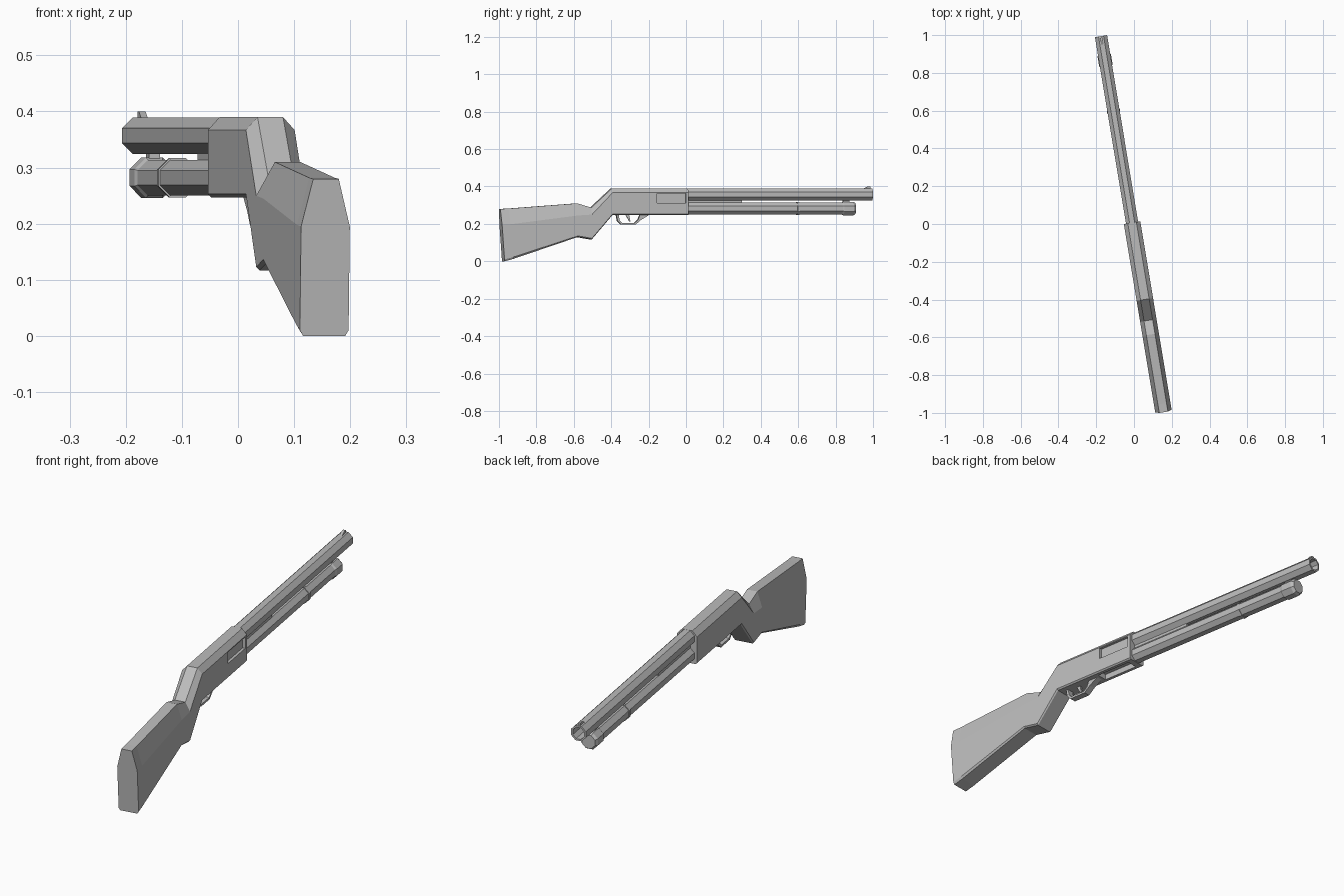
import bpy, bmesh
from math import radians, cos, sin, pi
from mathutils import Matrix, Vector

cube = bpy.data.objects.get("Cube")
if cube:
    bpy.data.objects.remove(cube, do_unlink=True)

# One grey for the whole model
grey = bpy.data.materials.new("plain_grey")
grey.use_nodes = True
COLOUR = (0.5, 0.5, 0.5, 1)
grey.diffuse_color = COLOUR
grey.node_tree.nodes["Principled BSDF"].inputs["Base Color"].default_value = COLOUR

# The long axis is turned a little off +y
PLACE = Matrix.Translation((-0.009, 0, 0)) @ Matrix.Rotation(radians(9.45), 4, "Z")


def loft(name, rings):
    """Skin a list of equal-length point rings and cap both ends."""
    bm = bmesh.new()
    loops = [[bm.verts.new(PLACE @ Vector(p)) for p in ring] for ring in rings]
    n = len(loops[0])
    for a, b in zip(loops, loops[1:]):
        for i in range(n):
            j = (i + 1) % n
            bm.faces.new((a[i], a[j], b[j], b[i]))
    bm.faces.new(loops[0][::-1])
    bm.faces.new(loops[-1])
    bmesh.ops.recalc_face_normals(bm, faces=bm.faces)
    mesh = bpy.data.meshes.new(name)
    bm.to_mesh(mesh)
    bm.free()
    mesh.materials.append(grey)
    ob = bpy.data.objects.new(name, mesh)
    bpy.context.collection.objects.link(ob)
    return ob


def octagon_tube(name, z, profile):
    """Eight-sided bar along y from (y, half height) pairs."""
    angles = [pi / 8 + k * pi / 4 for k in range(8)]
    k = cos(pi / 8)
    return loft(name, [[(r / k * cos(a), y, z + r / k * sin(a)) for a in angles]
                       for y, r in profile])


def plate(name, outline, x0, x1):
    """Side outline of (y, z) points extruded across x."""
    return loft(name, [[(x, y, z) for y, z in outline] for x in (x0, x1)])


def box(name, x0, x1, y0, y1, z0, z1):
    return plate(name, [(y0, z0), (y1, z0), (y1, z1), (y0, z1)], x0, x1)


def cut(target, cutter):
    cutter.hide_render = True
    mod = target.modifiers.new("cut", "BOOLEAN")
    mod.operation = "DIFFERENCE"
    mod.solver = "EXACT"
    mod.object = cutter
    bpy.context.view_layer.objects.active = target
    bpy.ops.object.modifier_apply(modifier=mod.name)
    bpy.data.objects.remove(cutter, do_unlink=True)


def body_ring(y_top, y_low, top, corner, low, edge=0.006):
    """Bevelled body section; the ends may lean from y_top to y_low."""
    half = [(0.023, top), (0.044, corner), (0.044, low + edge), (0.038, low)]
    pts = half + [(-x, z) for x, z in reversed(half)]
    return [(x, y_low + (y_top - y_low) * (z - low) / (top - low), z) for x, z in pts]


# Receiver, grip and stock
butt_front = body_ring(-0.965, -0.945, 0.282, 0.198, 0.012, 0.01)
butt_back = body_ring(-1.01, -0.99, 0.28, 0.195, 0.0, 0.01)
body = loft("receiver_and_stock", [
    body_ring(0.007, 0.007, 0.39, 0.367, 0.247),
    body_ring(-0.405, -0.405, 0.39, 0.367, 0.247),
    body_ring(-0.517, -0.517, 0.287, 0.25, 0.117),
    body_ring(-0.593, -0.593, 0.31, 0.245, 0.13),
    butt_front])
loft("butt_pad", [butt_front, butt_back])

# Ejection port on the side and loading port underneath
cut(body, box("port_cutter", 0.032, 0.08, -0.165, -0.008, 0.313, 0.363))
cut(body, box("loading_cutter", -0.024, 0.024, -0.19, -0.02, 0.2, 0.272))

# Barrel with an open muzzle, and its front sight
octagon_tube("barrel", 0.357, [(0, 0.0325), (1.008, 0.0325), (1.008, 0.025), (0.88, 0.025)])
plate("front_sight", [(0.955, 0.385), (1.0, 0.385), (1.0, 0.4), (0.985, 0.4)], -0.006, 0.006)

# Magazine tube with its ring and end cap
octagon_tube("magazine_tube", 0.282, [(0, 0.032), (0.86, 0.032)])
octagon_tube("magazine_ring", 0.282, [(0.6, 0.035), (0.612, 0.035)])
octagon_tube("magazine_cap", 0.282, [(0.845, 0.032), (0.853, 0.036), (0.905, 0.036), (0.917, 0.029)])

# Pieces joining the barrel and the tube
box("barrel_rib", -0.014, 0.014, 0, 0.3, 0.305, 0.33)
box("barrel_clamp", -0.01, 0.01, 0.85, 0.885, 0.305, 0.335)

# Trigger guard loop and trigger
outer = [(-0.38, 0.252), (-0.373, 0.215), (-0.355, 0.197), (-0.275, 0.197),
         (-0.245, 0.222), (-0.195, 0.252)]
inner = [(-0.25, 0.252), (-0.262, 0.222), (-0.28, 0.206), (-0.35, 0.206),
         (-0.362, 0.218), (-0.368, 0.252)]
plate("trigger_guard", outer + inner, -0.015, 0.015)
plate("trigger", [(-0.33, 0.252), (-0.31, 0.252), (-0.302, 0.214), (-0.308, 0.214)], -0.005, 0.005)
